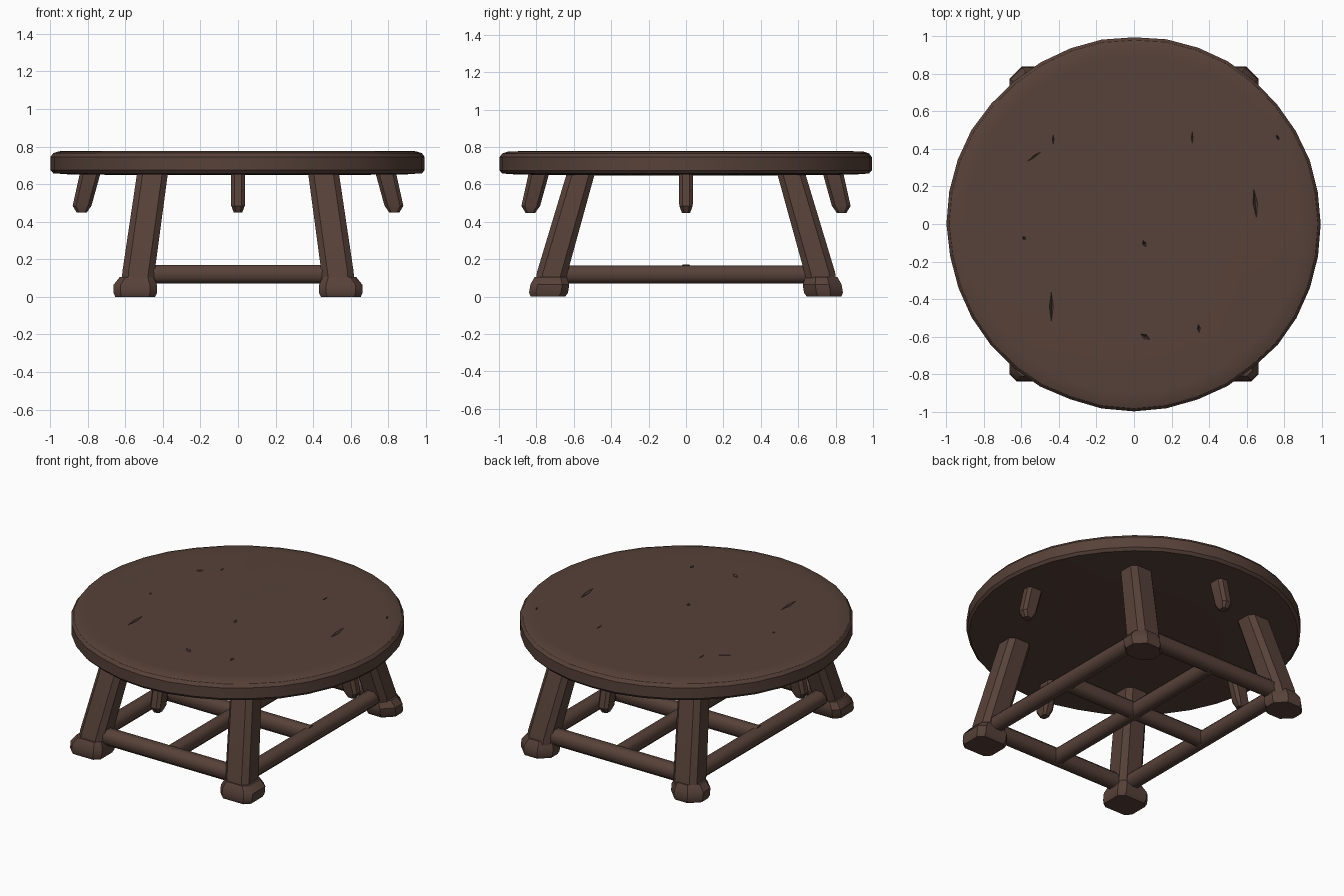
import bpy, bmesh, math, random
from mathutils import Vector

if "Cube" in bpy.data.objects:
    bpy.data.objects.remove(bpy.data.objects["Cube"])

random.seed(4)
wood = bpy.data.materials.new("dark brown wood")
wood.diffuse_color = (0.095, 0.053, 0.041, 1)
wood.use_nodes = True
wood.node_tree.nodes["Principled BSDF"].inputs["Base Color"].default_value = wood.diffuse_color


def finish(name, bm, angle=35):
    bmesh.ops.recalc_face_normals(bm, faces=bm.faces)
    me = bpy.data.meshes.new(name)
    bm.to_mesh(me)
    bm.free()
    me.materials.append(wood)
    ob = bpy.data.objects.new(name, me)
    bpy.context.collection.objects.link(ob)
    smooth(ob, angle)
    return ob


def smooth(ob, angle):
    bpy.ops.object.select_all(action='DESELECT')
    ob.select_set(True)
    bpy.context.view_layer.objects.active = ob
    bpy.ops.object.shade_smooth_by_angle(angle=math.radians(angle))


def loft(name, loops, angle=35):
    """Skin a stack of equal-length point loops and cap both ends."""
    bm = bmesh.new()
    rings = [[bm.verts.new(p) for p in loop] for loop in loops]
    n = len(rings[0])
    for a, b in zip(rings, rings[1:]):
        for i in range(n):
            j = (i + 1) % n
            bm.faces.new((a[i], a[j], b[j], b[i]))
    bm.faces.new(rings[0])
    bm.faces.new(rings[-1])
    return finish(name, bm, angle)


def section(c, u, v, hu, hv, ch=0.28):
    """Rectangle with cut corners around c in the u, v plane."""
    c, u, v = Vector(c), Vector(u), Vector(v)
    k = min(hu, hv) * 2 * ch
    pts = [(hu, hv - k), (hu - k, hv), (k - hu, hv), (-hu, hv - k),
           (-hu, k - hv), (k - hu, -hv), (hu - k, -hv), (hu, k - hv)]
    return [c + u * a + v * b for a, b in pts]


X, Y, Z = (1, 0, 0), (0, 1, 0), (0, 0, 1)

# round top with worn rim
N = 36
wob = [random.uniform(-0.008, 0.0) for _ in range(N)]
profile = [(0.5, 0.648), (0.9, 0.652), (0.985, 0.658), (1.0, 0.675), (1.0, 0.745),
           (0.985, 0.765), (0.955, 0.775), (0.9, 0.777)]
top = loft("table_top", [[((r + wob[i]) * math.cos(math.tau * i / N),
                           (r + wob[i]) * math.sin(math.tau * i / N), z)
                          for i in range(N)] for r, z in profile], 50)

# cracks and gouges carved into the top: x1, y1, x2, y2, half width
cracks = [(-0.44, -0.28, -0.44, -0.60, 0.012), (0.63, 0.27, 0.66, -0.05, 0.014),
          (-0.60, 0.31, -0.46, 0.41, 0.007), (-0.43, 0.50, -0.43, 0.40, 0.005),
          (0.31, 0.52, 0.31, 0.40, 0.005), (0.01, -0.57, 0.11, -0.63, 0.014),
          (0.04, -0.07, 0.07, -0.14, 0.012), (0.34, -0.51, 0.35, -0.60, 0.010),
          (0.75, 0.49, 0.78, 0.43, 0.007), (-0.60, -0.06, -0.57, -0.09, 0.010)]
bm = bmesh.new()
for x1, y1, x2, y2, w in cracks:
    a, b = Vector((x1, y1, 0)), Vector((x2, y2, 0))
    m, side = (a + b) / 2, (b - a).normalized().cross(Vector(Z)) * w
    up = Vector((0, 0, 0.80))
    rim = [bm.verts.new(p + up) for p in (a, m + side * 1.8, b, m - side * 1.8)]
    tip = bm.verts.new(m + Vector((0, 0, 0.755)))
    bm.faces.new(rim)
    for i in range(4):
        bm.faces.new((rim[i], rim[(i + 1) % 4], tip))
cutter = finish("crack_cutter", bm, 5)
mod = top.modifiers.new("cracks", 'BOOLEAN')
mod.operation = 'DIFFERENCE'
mod.object = cutter
bpy.context.view_layer.objects.active = top
bpy.ops.object.modifier_apply(modifier=mod.name)
bpy.data.objects.remove(cutter, do_unlink=True)
smooth(top, 25)

# splayed legs and blocky feet
for sy, row in ((-1, "front"), (1, "back")):
    for sx, side in ((-1, "left"), (1, "right")):
        loft(f"{row}_{side}_leg",
             [section((sx * x, sy * y, z), X, Y, hx, hy, 0.2) for x, y, z, hx, hy in
              [(0.535, 0.728, 0.07, 0.082, 0.078), (0.53, 0.715, 0.13, 0.086, 0.082),
               (0.455, 0.562, 0.66, 0.082, 0.075)]])
        ch = 0.18 if sy < 0 else 0.32
        loft(f"{row}_{side}_foot",
             [section((sx * x, sy * y, z), X, Y, hx, hy, ch) for x, y, z, hx, hy in
              [(0.547, 0.738, 0.0, 0.106, 0.092), (0.547, 0.735, 0.02, 0.115, 0.104),
               (0.547, 0.728, 0.065, 0.115, 0.104), (0.54, 0.724, 0.105, 0.09, 0.085)]])

# low stretchers: outer frame plus a cross in the middle
for name, p, L, h in (("front_stretcher", -0.72, 0.53, 0.048),
                      ("back_stretcher", 0.72, 0.53, 0.048),
                      ("middle_cross_rail", 0.0, 0.53, 0.042)):
    loft(name, [section((x, p, 0.121), Y, Z, h, 0.05) for x in (-L, 0, L)], 50)
for name, p, L, h in (("left_stretcher", -0.53, 0.72, 0.048),
                      ("right_stretcher", 0.53, 0.72, 0.048),
                      ("middle_long_rail", 0.0, 0.72, 0.042)):
    loft(name, [section((p, y, 0.118), X, Z, h, 0.048) for y in (-L, 0, L)], 50)

# four short pegs leaning outward under the rim
for i, name in enumerate(("right", "back", "left", "front")):
    d = Vector((round(math.cos(i * math.pi / 2)), round(math.sin(i * math.pi / 2)), 0))
    t = d.cross(Vector(Z))
    loft(name + "_peg",
         [section(d * r + Vector((0, 0, z)), d, t, hr, ht, 0.25) for r, z, hr, ht in
          [(0.785, 0.665, 0.055, 0.038), (0.83, 0.485, 0.05, 0.036),
           (0.832, 0.448, 0.026, 0.022)]])
